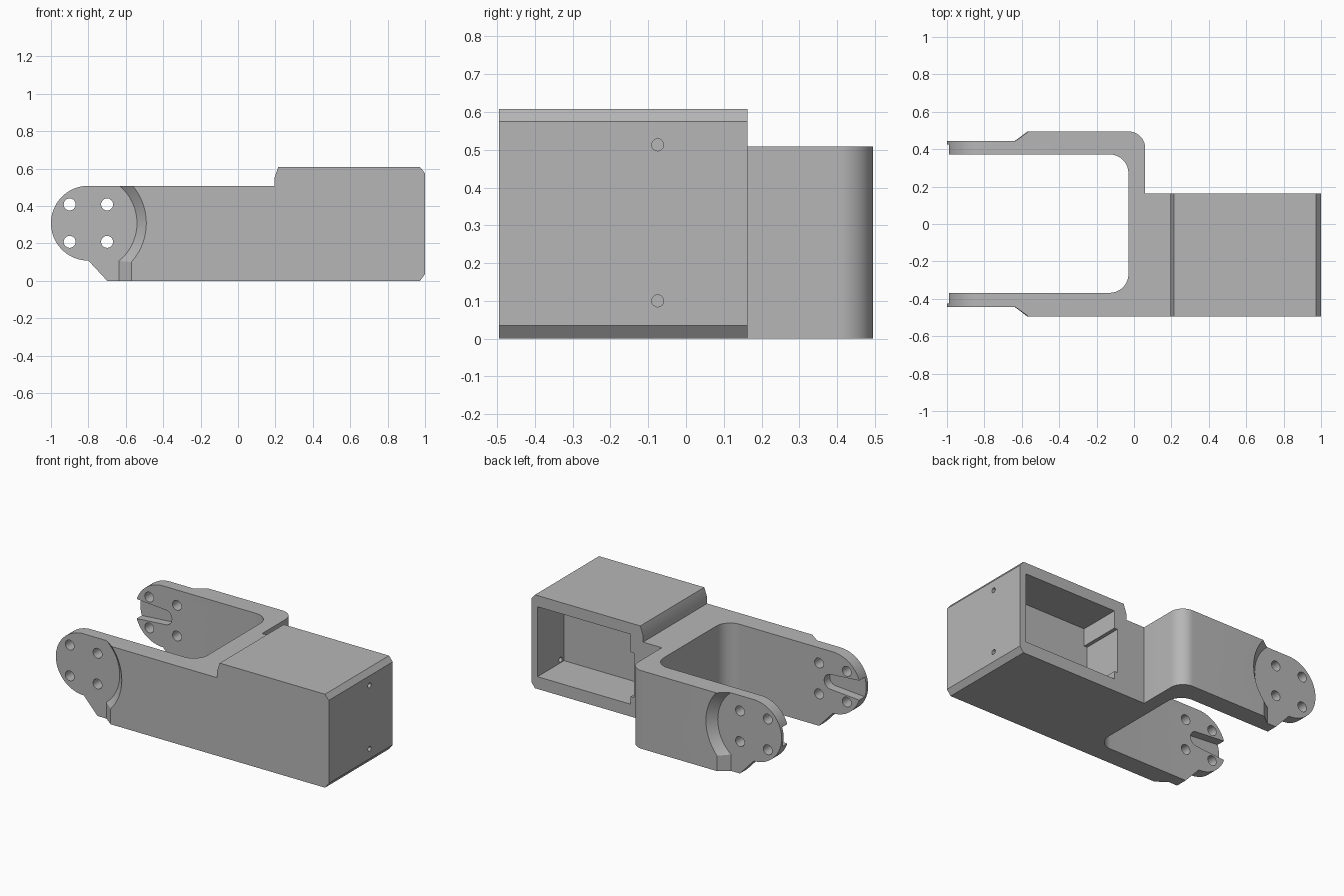
import bpy, bmesh
from math import sin, cos, pi, radians
from mathutils import Vector

if "Cube" in bpy.data.objects:
    bpy.data.objects.remove(bpy.data.objects["Cube"])

grey = bpy.data.materials.new("matte grey")
grey.use_nodes = True
grey.diffuse_color = (0.47, 0.47, 0.47, 1)
grey.node_tree.nodes["Principled BSDF"].inputs["Base Color"].default_value = grey.diffuse_color

PIVOT_X, PIVOT_Z = -0.8, 0.308


def arc(cx, cy, r, start, end, n):
    """Points on an arc, angles in degrees."""
    angles = [radians(start + (end - start) * i / n) for i in range(n + 1)]
    return [(cx + r * cos(a), cy + r * sin(a)) for a in angles]


def loft(name, rings):
    """Solid between two rings of matching 3D points."""
    bm = bmesh.new()
    low, high = [[bm.verts.new(p) for p in ring] for ring in rings]
    bm.faces.new(low)
    bm.faces.new(high)
    n = len(low)
    for i in range(n):
        j = (i + 1) % n
        bm.faces.new((low[i], low[j], high[j], high[i]))
    bmesh.ops.recalc_face_normals(bm, faces=bm.faces)
    mesh = bpy.data.meshes.new(name)
    bm.to_mesh(mesh)
    bm.free()
    mesh.materials.append(grey)
    obj = bpy.data.objects.new(name, mesh)
    bpy.context.collection.objects.link(obj)
    return obj


def prism(name, points, axis, lo, hi):
    """Extrude a 2D profile along an axis."""
    place = {"x": lambda a, b, t: (t, a, b),
             "y": lambda a, b, t: (a, t, b),
             "z": lambda a, b, t: (a, b, t)}[axis]
    return loft(name, [[place(a, b, t) for a, b in points] for t in (lo, hi)])


def box(name, x, y, z):
    return prism(name, [(x[0], y[0]), (x[1], y[0]), (x[1], y[1]), (x[0], y[1])], "z", *z)


def combine(target, other, operation="DIFFERENCE"):
    """Apply a boolean, then remove the helper."""
    other.hide_render = True
    mod = target.modifiers.new("cut", "BOOLEAN")
    mod.operation = operation
    mod.solver = "EXACT"
    mod.object = other
    bpy.context.view_layer.objects.active = target
    bpy.ops.object.modifier_apply(modifier=mod.name)
    bpy.data.objects.remove(other)


# Forked plan: two arms, rounded yoke and housing
plan = [(-1.1, -0.495), (1.1, -0.495), (1.1, 0.163), (0.06, 0.163)]
plan += arc(-0.03, 0.405, 0.09, 0, 90, 14)
plan += [(-1.1, 0.495), (-1.1, 0.372)]
plan += arc(-0.13, 0.272, 0.1, 90, 0, 14)
plan += arc(-0.13, -0.268, 0.1, 0, -90, 14)
plan += [(-1.1, -0.368)]
bracket = prism("servo_bracket", plan, "z", -0.1, 0.8)

# Side silhouette: round arm tips, raised housing, bevelled end
side = arc(PIVOT_X, PIVOT_Z, 0.2, 90, 270, 40)
side += [(-0.7, 0), (0.973, 0), (1, 0.035), (1, 0.575), (0.973, 0.608),
         (0.215, 0.608), (0.195, 0.55), (0.195, 0.508)]
combine(bracket, prism("silhouette", side, "y", -0.7, 0.7), "INTERSECT")

for s in (-1, 1):
    # Conical recess around each arm tip, continued straight below
    rings = [[(x, s * y, z) for x, z in arc(PIVOT_X, PIVOT_Z, r, 0, 354, 59)]
             for y, r in ((0.445, 0.26), (0.545, 0.36))]
    combine(bracket, loft("recess", rings))
    wedge = [(-1.2, 0.445), (-0.635, 0.445), (-0.57, 0.495), (-0.505, 0.545), (-1.2, 0.545)]
    combine(bracket, prism("lower_recess", [(x, s * y) for x, y in wedge], "z", -0.1, 0.106))

    # Tapered horn slot in the inner face
    slot = arc(-0.785, PIVOT_Z, 0.048, 80, -80, 14)
    slot += [(-1.05, PIVOT_Z - 0.068), (-1.05, PIVOT_Z + 0.068)]
    combine(bracket, prism("horn_slot", slot, "y", *sorted((s * 0.3, s * 0.425))))

# Four screw holes through both arms
for x in (-0.9, -0.7):
    for dz in (-0.1, 0.1):
        hole = arc(x, PIVOT_Z + dz, 0.032, 0, 345, 23)
        combine(bracket, prism("arm_hole", hole, "y", -0.6, 0.6))

# Motor pocket open to the back, with a wider lower part
combine(bracket, box("pocket", (0.285, 0.955), (-0.11, 0.3), (0.08, 0.535)))
combine(bracket, box("pocket_step", (0.262, 0.4), (-0.11, 0.3), (0.13, 0.42)))

# Screw holes in the end wall
for z in (0.1, 0.513):
    hole = arc(-0.075, z, 0.016, 0, 337.5, 15)
    combine(bracket, prism("end_hole", hole, "x", 0.9, 1.1))

bpy.ops.object.select_all(action="DESELECT")
bracket.select_set(True)
bpy.context.view_layer.objects.active = bracket
bpy.ops.object.shade_smooth_by_angle(angle=radians(25))
